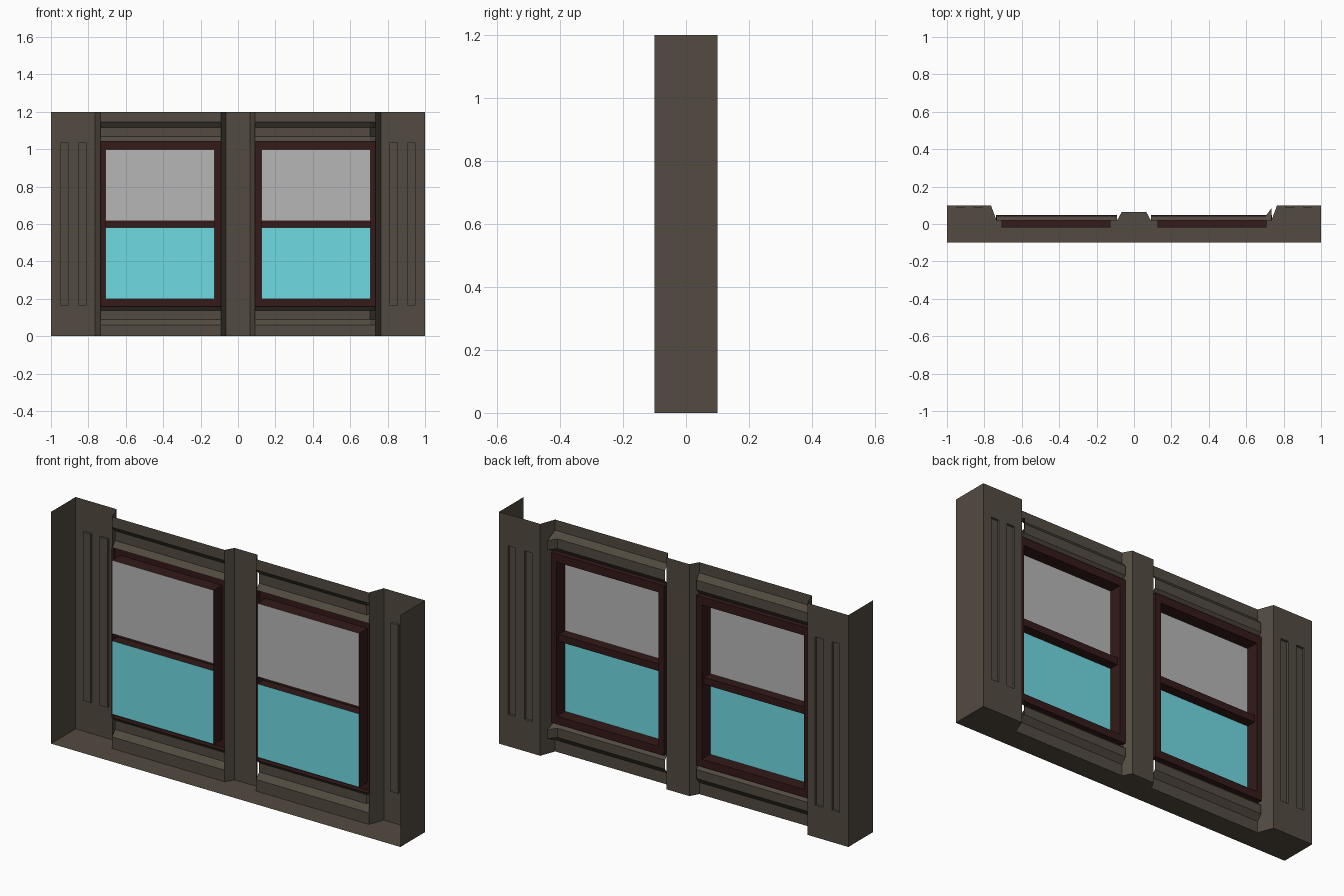
import bpy, bmesh

if "Cube" in bpy.data.objects:
    bpy.data.objects.remove(bpy.data.objects["Cube"])


def material(name, rgb):
    m = bpy.data.materials.new(name)
    m.diffuse_color = (*rgb, 1)
    m.use_nodes = True
    m.node_tree.nodes["Principled BSDF"].inputs["Base Color"].default_value = m.diffuse_color
    return m


STONE = material("stone", (0.085, 0.07, 0.052))
WOOD = material("dark_red_wood", (0.035, 0.010, 0.010))
BLIND = material("blind_grey", (0.47, 0.47, 0.47))
GLASS = material("cyan_glass", (0.16, 0.70, 0.76))


def finish(name, bm, mat, mirror=False):
    bmesh.ops.remove_doubles(bm, verts=bm.verts, dist=1e-5)
    me = bpy.data.meshes.new(name)
    bm.to_mesh(me)
    bm.free()
    me.materials.append(mat)
    ob = bpy.data.objects.new(name, me)
    bpy.context.collection.objects.link(ob)
    if mirror:
        mod = ob.modifiers.new("mirror", 'MIRROR')
        mod.use_mirror_merge = False
    return ob


def grid(rows):
    """Skin rows of points with quads; returns the bmesh and faces[row][column]."""
    bm = bmesh.new()
    v = [[bm.verts.new(p) for p in row] for row in rows]
    faces = [[bm.faces.new((a[j], a[j + 1], b[j + 1], b[j])) for j in range(len(a) - 1)]
             for a, b in zip(v, v[1:])]
    return bm, faces


# Outer pilasters with side wall and two sunk grooves each
prof = [(1, -.1), (1, .1), (.95, .1), (.905, .1), (.855, .1), (.81, .1), (.765, .1), (.735, .02)]
bm, f = grid([[(x, y, z) for x, y in prof] for z in (0, .165, 1.037, 1.2)])
res = bmesh.ops.extrude_discrete_faces(bm, faces=[f[1][2], f[1][4]])
for face in res["faces"]:
    bmesh.ops.translate(bm, verts=face.verts, vec=(0, -.012, 0))
finish("pilaster", bm, STONE, True)

# Central mullion
prof = [(.09, .02), (.065, .065), (-.065, .065), (-.09, .02)]
bm, f = grid([[(x, y, z) for x, y in prof] for z in (0, 1.2)])
finish("center_mullion", bm, STONE)

# Panels with a raised moulding above and below each window;
# the right-hand ones flare outward at their outer end
top = [(1.04, .02), (1.067, .044), (1.117, .044), (1.145, .02), (1.2, .02)]
bottom = [(0, .02), (.06, .02), (.09, .044), (.137, .044), (.16, .02)]
for label, section in (("top", top), ("bottom", bottom)):
    bm, f = grid([[(.735, .085 if y > .03 else y, z), (.705, y, z), (.09, y, z)]
                  for z, y in section])
    finish(label + "_moulding_right", bm, STONE)
    bm, f = grid([[(-.09, y, z), (-.735, y, z)] for z, y in section])
    finish(label + "_moulding_left", bm, STONE)

# Window frames: outer edge, face and reveal
OUTER, INNER = (.092, .737, .16, 1.04), (.125, .708, .20, .997)
rings = [(OUTER, .02), (OUTER, .047), (INNER, .047), (INNER, -.02)]
bm, f = grid([[(a, y, t), (b, y, t), (b, y, s), (a, y, s), (a, y, t)]
              for (a, b, s, t), y in rings])
finish("window_frame", bm, WOOD, True)

# Meeting rail
x0, x1, z0, z1 = INNER
bm, f = grid([[(x1, y, z), (x0, y, z)]
              for z, y in ((.58, -.02), (.58, .03), (.617, .03), (.617, -.02))])
finish("meeting_rail", bm, WOOD, True)

# Panes
for name, lo, hi, mat in (("upper_pane", .617, z1, BLIND), ("lower_pane", z0, .58, GLASS)):
    bm, f = grid([[(x1, -.02, z), (x0, -.02, z)] for z in (lo, hi)])
    finish(name, bm, mat, True)

# Underside following the plan outline (back and top stay open)
half = [(1, -.1), (1, .1), (.765, .1), (.735, .02), (.09, .02), (.065, .065)]
outline = half + [(-x, y) for x, y in reversed(half)]
bm = bmesh.new()
bm.faces.new([bm.verts.new((x, y, 0)) for x, y in reversed(outline)])
finish("underside", bm, STONE)
